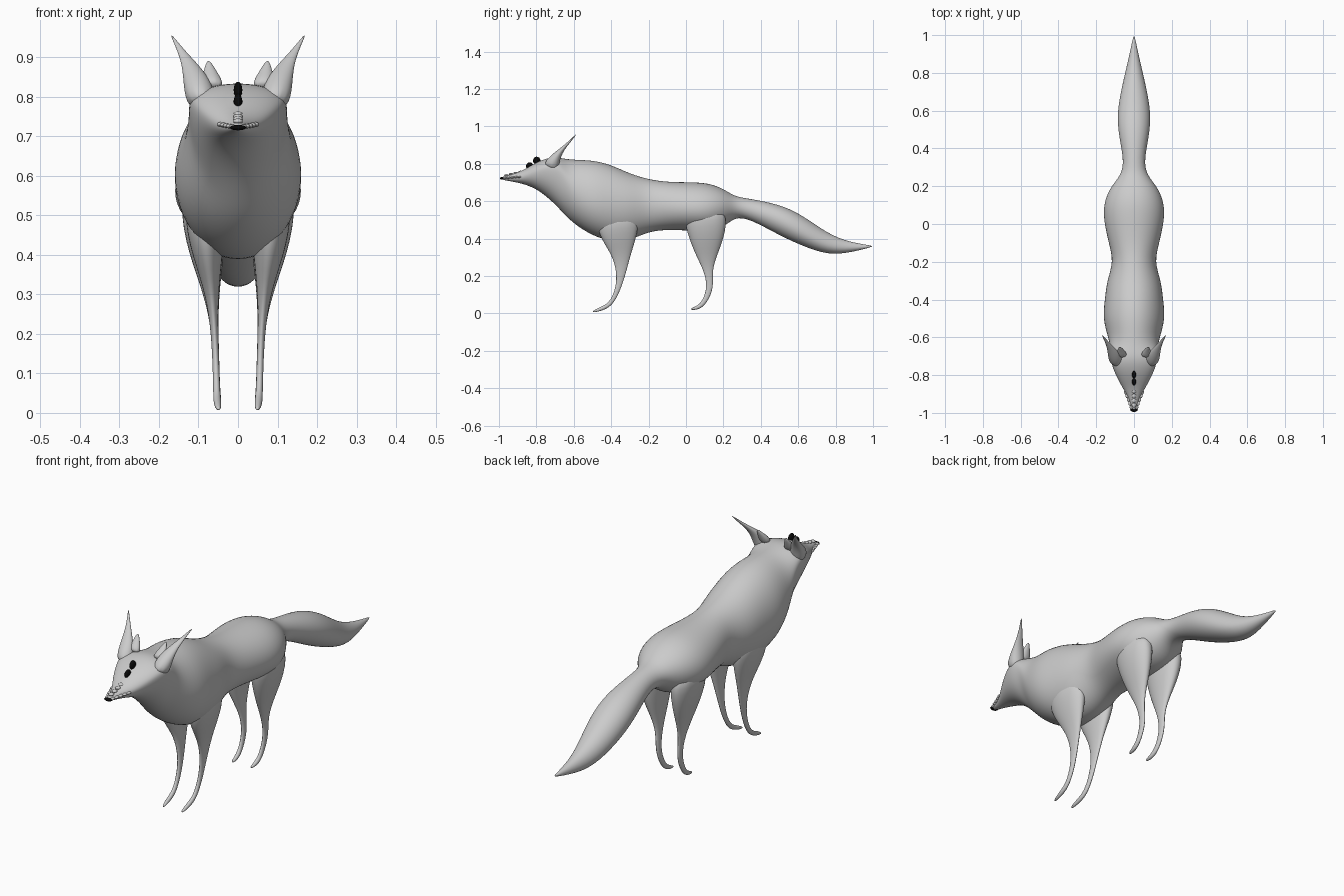
import bpy
from math import sin, cos, tau
from mathutils import Vector

cube = bpy.data.objects.get("Cube")
if cube:
    bpy.data.objects.remove(cube)


def make_material(name, value):
    mat = bpy.data.materials.new(name)
    mat.use_nodes = True
    colour = (value, value, value, 1)
    mat.diffuse_color = colour
    mat.node_tree.nodes["Principled BSDF"].inputs["Base Color"].default_value = colour
    return mat


FUR = make_material("grey fur", 0.6)
BLACK = make_material("black", 0.003)


def finish(obj, material):
    obj.data.materials.append(material)
    for face in obj.data.polygons:
        face.use_smooth = True
    return obj


def loft(name, rings, levels=2):
    """Skin a list of equal rings, cap the ends and smooth the result."""
    n = len(rings[0])
    verts = [p for ring in rings for p in ring]
    faces = [(i * n + j, i * n + (j + 1) % n, (i + 1) * n + (j + 1) % n, (i + 1) * n + j)
             for i in range(len(rings) - 1) for j in range(n)]
    faces += [tuple(reversed(range(n))), tuple(range(len(verts) - n, len(verts)))]
    mesh = bpy.data.meshes.new(name)
    mesh.from_pydata(verts, [], faces)
    obj = bpy.data.objects.new(name, mesh)
    bpy.context.collection.objects.link(obj)
    sub = obj.modifiers.new("smooth", "SUBSURF")
    sub.levels = sub.render_levels = levels
    return finish(obj, FUR)


def body_ring(y, top, bottom, half_width, widest, n=16):
    """Upright egg-shaped section with separate upper and lower heights."""
    ring = []
    for k in range(n):
        a = tau * k / n
        height = top - widest if sin(a) > 0 else widest - bottom
        ring.append((half_width * cos(a), y, widest + height * sin(a)))
    return ring


def limb(name, stations, side, n=10):
    """Tube along x, y, z points with a sideways and a fore-aft radius."""
    points = [Vector((s[0] * side, s[1], s[2])) for s in stations]
    rings = []
    for i, (p, s) in enumerate(zip(points, stations)):
        along = points[min(i + 1, len(points) - 1)] - points[max(i - 1, 0)]
        across = Vector((0, along.z, -along.y)).normalized()
        rings.append([p + Vector((s[3] * cos(tau * k / n), 0, 0)) + across * s[4] * sin(tau * k / n)
                      for k in range(n)])
    return loft(name, rings)


def bead(name, place, size, material):
    bpy.ops.mesh.primitive_uv_sphere_add(segments=16, ring_count=10, radius=1, location=place)
    obj = bpy.context.object
    obj.name = name
    obj.scale = size
    return finish(obj, material)


# Head, body and tail: y, top, bottom, half width, height of widest point
spine = [
    (-.99, .73, .715, .012, .722), (-.93, .743, .705, .024, .72),
    (-.87, .765, .692, .06, .73), (-.8, .81, .665, .1, .76),
    (-.72, .84, .6, .13, .79), (-.66, .83, .535, .125, .76),
    (-.6, .825, .475, .14, .64), (-.5, .825, .41, .17, .6),
    (-.4, .8, .38, .158, .59), (-.3, .75, .385, .147, .58),
    (-.2, .72, .435, .11, .58), (-.1, .705, .445, .137, .57),
    (.03, .705, .44, .167, .56), (.12, .7, .43, .162, .56),
    (.2, .67, .455, .125, .57), (.26, .625, .515, .068, .57),
    (.34, .615, .505, .053, .56), (.5, .585, .415, .09, .5),
    (.62, .53, .36, .088, .44), (.76, .425, .31, .058, .36),
    (.88, .38, .325, .028, .35), (1, .362, .356, .003, .36),
]
loft("body", [body_ring(*s) for s in spine])

# Legs and ears: x, y, z, sideways radius, fore-aft radius
front_leg = [
    (.085, -.37, .54, .06, .13), (.08, -.36, .42, .047, .11),
    (.068, -.345, .32, .02, .055), (.06, -.345, .22, .01, .026),
    (.056, -.362, .13, .009, .014), (.054, -.4, .05, .009, .012),
    (.052, -.45, .025, .011, .012), (.049, -.5, .008, .006, .005),
]
hind_leg = [
    (.09, .1, .57, .066, .13), (.083, .11, .43, .055, .11),
    (.07, .11, .32, .025, .065), (.06, .117, .23, .01, .022),
    (.056, .133, .14, .009, .019), (.054, .1, .06, .009, .014),
    (.052, .065, .03, .011, .012), (.049, .025, .022, .006, .005),
]
ear = [
    (.092, -.73, .77, .04, .05), (.1, -.7, .83, .04, .03),
    (.118, -.665, .875, .024, .012), (.143, -.625, .915, .01, .006),
    (.17, -.587, .958, .002, .002),
]
ear_lobe = [
    (.062, -.7, .82, .035, .025), (.07, -.67, .86, .02, .012),
    (.075, -.65, .892, .004, .004),
]
for side, word in ((1, "left"), (-1, "right")):
    limb(word + "_front_leg", front_leg, side)
    limb(word + "_hind_leg", hind_leg, side)
    limb(word + "_ear", ear, side)
    limb(word + "_ear_lobe", ear_lobe, side)
    # Ridged lips along the muzzle
    for i in range(5):
        t = i / 4
        bead(word + "_lip_ridge", (side * (.014 + .03 * t), -.97 + .08 * t, .724 + .006 * t),
             (.009, .012, .006), FUR)

# Bridge of the muzzle
for i in range(4):
    bead("muzzle_ridge", (0, -.96 + .025 * i, .738 + .006 * i), (.012, .012, .007), FUR)

# Eyes and nose
bead("lower_eye", (0, -.835, .787), (.011, .02, .021), BLACK)
bead("upper_eye", (0, -.798, .817), (.011, .02, .021), BLACK)
bead("nose", (0, -.983, .722), (.02, .012, .007), BLACK)
